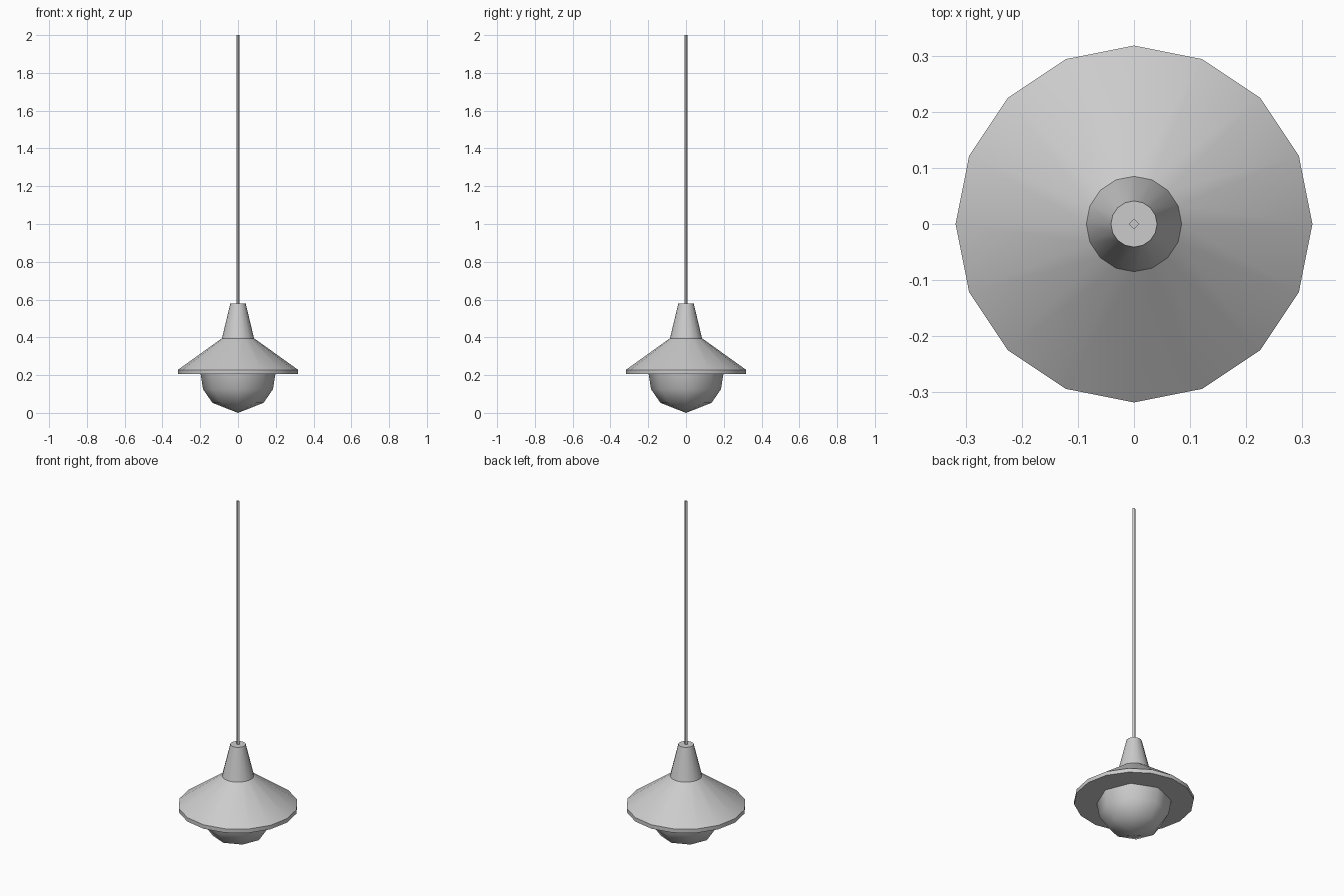
import bpy, bmesh, math

if "Cube" in bpy.data.objects:
    bpy.data.objects.remove(bpy.data.objects["Cube"])


def lathe(name, profile, sides, angle):
    """Revolve (radius, z) points about z; radius 0 makes a pole, open ends are capped."""
    bm = bmesh.new()
    rings = []
    for r, z in profile:
        if r == 0:
            rings.append([bm.verts.new((0, 0, z))] * sides)
        else:
            rings.append([bm.verts.new((r * math.cos(2 * math.pi * i / sides),
                                        r * math.sin(2 * math.pi * i / sides), z))
                          for i in range(sides)])
    for a, b in zip(rings, rings[1:]):
        for i in range(sides):
            j = (i + 1) % sides
            bm.faces.new(list(dict.fromkeys((a[i], a[j], b[j], b[i]))))
    for (r, z), ring in ((profile[0], rings[0]), (profile[-1], rings[-1])):
        if r > 0:
            bm.faces.new(ring)
    bmesh.ops.recalc_face_normals(bm, faces=bm.faces)
    mesh = bpy.data.meshes.new(name)
    bm.to_mesh(mesh)
    bm.free()
    ob = bpy.data.objects.new(name, mesh)
    bpy.context.collection.objects.link(ob)
    bpy.ops.object.select_all(action='DESELECT')
    ob.select_set(True)
    bpy.context.view_layer.objects.active = ob
    bpy.ops.object.shade_smooth_by_angle(angle=math.radians(angle))
    return ob


# Low-poly half-globe bulb below the shade
lathe("bulb", [(0, 0.0), (0.135, 0.053), (0.185, 0.125), (0.198, 0.205)], 8, 50)

# Flared shade with a short vertical rim and tapered neck
lathe("shade", [(0.318, 0.205), (0.318, 0.228), (0.085, 0.395), (0.041, 0.578)], 16, 35)

# Four-sided hanging rod
lathe("rod", [(0.009, 0.578), (0.009, 2.0)], 4, 30)
